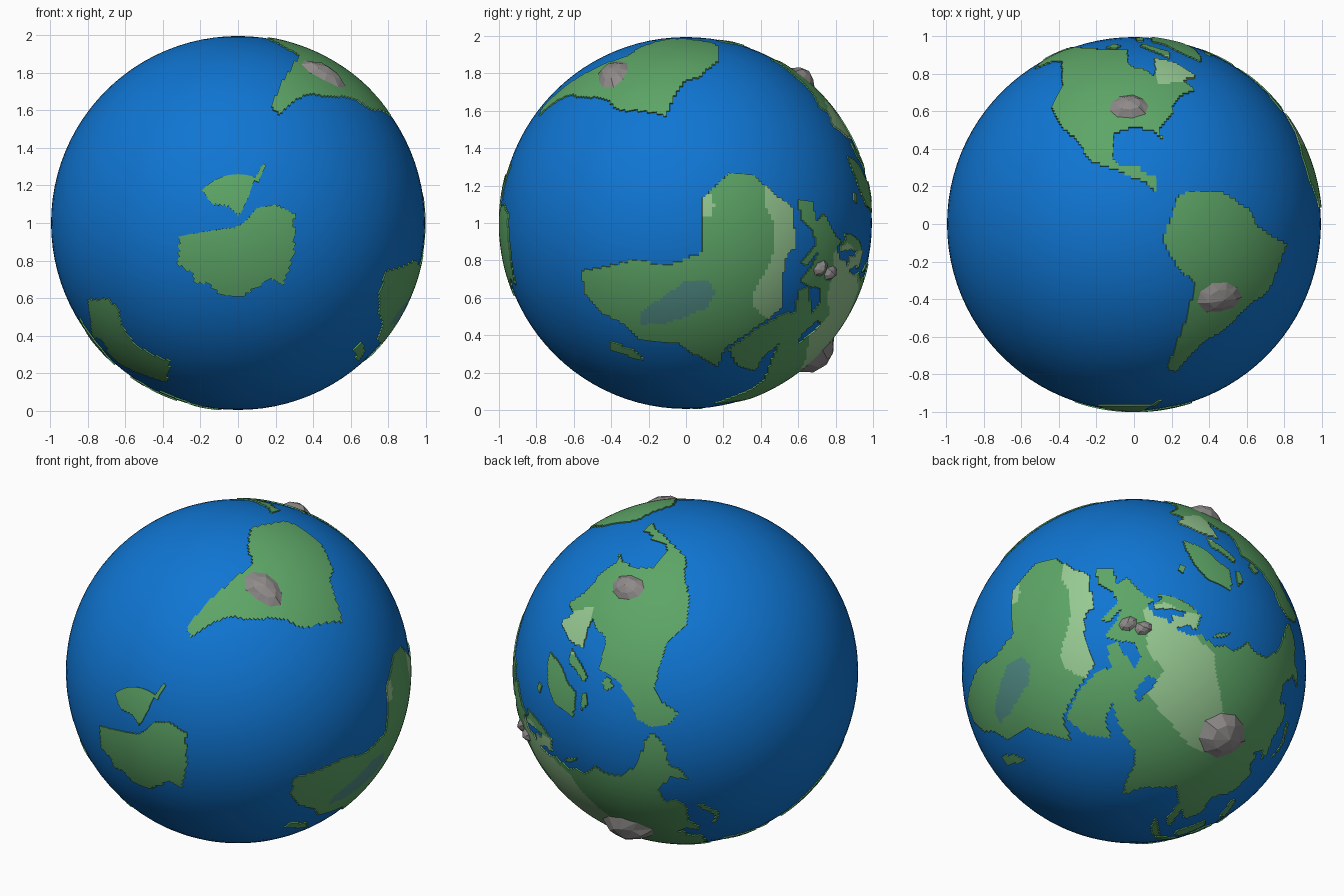
import bpy, bmesh, math, random
from mathutils import Vector

if "Cube" in bpy.data.objects:
    bpy.data.objects.remove(bpy.data.objects["Cube"])

random.seed(4)
OCEAN_R, LAND_R = 0.994, 1.001


def material(name, rgb):
    m = bpy.data.materials.new(name)
    m.diffuse_color = (*rgb, 1)
    m.use_nodes = True
    m.node_tree.nodes["Principled BSDF"].inputs["Base Color"].default_value = m.diffuse_color
    return m


BLUE = material("ocean_blue", (0.005, 0.18, 0.65))
GREEN = material("land_green", (0.11, 0.38, 0.135))
LIGHT = material("pale_green", (0.31, 0.59, 0.29))
TEAL = material("lake_teal", (0.085, 0.27, 0.24))
GREY = material("rock_grey", (0.28, 0.26, 0.26))


def direction(lon, lat):
    """Globe axis lies along y, north at +y."""
    a, b = math.radians(lon), math.radians(lat)
    return Vector((math.cos(b) * math.cos(a), math.sin(b), -math.cos(b) * math.sin(a)))


def new_object(name, bm, mats):
    me = bpy.data.meshes.new(name)
    bm.to_mesh(me)
    bm.free()
    ob = bpy.data.objects.new(name, me)
    bpy.context.collection.objects.link(ob)
    ob.location.z = 1
    for m in mats:
        me.materials.append(m)
    return ob


def smooth(ob):
    bpy.ops.object.select_all(action='DESELECT')
    ob.select_set(True)
    bpy.context.view_layer.objects.active = ob
    bpy.ops.object.shade_smooth_by_angle(angle=math.radians(35))


class Outline:
    def __init__(self, *pts):
        self.pts = pts
        xs, ys = [p[0] for p in pts], [p[1] for p in pts]
        self.box = min(xs), max(xs), min(ys), max(ys)

    def has(self, x, y):
        b = self.box
        if not (b[0] <= x <= b[1] and b[2] <= y <= b[3]):
            return False
        inside = False
        for (x1, y1), (x2, y2) in zip(self.pts, self.pts[1:] + self.pts[:1]):
            if (y1 > y) != (y2 > y) and x < x1 + (y - y1) * (x2 - x1) / (y2 - y1):
                inside = not inside
        return inside


# coast outlines in degrees (longitude, latitude)
north_america = Outline(
    (-166, 60), (-166, 66), (-157, 70), (-130, 69), (-115, 68), (-95, 68), (-94, 60), (-92, 57),
    (-83, 55), (-80, 52), (-78, 56), (-77, 62), (-70, 61), (-65, 59), (-57, 52), (-66, 50), (-62, 46),
    (-70, 43), (-74, 40), (-76, 35), (-81, 31), (-80, 26), (-83, 30), (-90, 31), (-97, 29), (-97, 20),
    (-94, 18), (-88, 18), (-88, 16), (-83, 15), (-83, 11), (-83, 10), (-87, 13), (-94, 16),
    (-105, 20), (-109, 26), (-118, 32), (-124, 39), (-124, 48), (-133, 56), (-140, 60), (-150, 60), (-160, 56))
south_america = Outline(
    (-76, 9), (-72, 10), (-62, 10), (-51, 4), (-50, 0), (-44, -3), (-35, -6), (-38, -13), (-40, -21),
    (-48, -26), (-54, -34), (-62, -39), (-66, -46), (-69, -52), (-74, -50), (-73, -40), (-71, -30),
    (-70, -18), (-76, -14), (-81, -5), (-79, 1))
africa = Outline(
    (-6, 35), (10, 36), (11, 33), (20, 31), (32, 31), (36, 24), (43, 12), (51, 10), (40, -3), (40, -15),
    (35, -20), (32, -28), (26, -33), (18, -34), (12, -17), (13, -5), (9, 5), (-8, 5), (-16, 14),
    (-16, 21), (-9, 30))
eurasia = Outline(
    (-9, 37), (-9, 43), (-1, 44), (-4, 48), (2, 51), (8, 54), (10, 57), (12, 54), (20, 55), (24, 59),
    (30, 60), (40, 64), (45, 68), (60, 69), (70, 72), (80, 72), (100, 77), (112, 74), (130, 71),
    (160, 70), (180, 69), (190, 66), (178, 62), (164, 60), (162, 55), (157, 52), (156, 58), (142, 59),
    (135, 54), (141, 52), (139, 47), (130, 42), (129, 36), (126, 35), (125, 39), (118, 39), (122, 37),
    (119, 35), (122, 30), (117, 23), (108, 21), (109, 12), (105, 9), (100, 13), (103, 2), (98, 8),
    (97, 16), (91, 22), (80, 15), (78, 8), (73, 17), (72, 21), (67, 25), (57, 27), (48, 30), (36, 36),
    (27, 37), (27, 41), (41, 42), (38, 46), (31, 46), (28, 43), (23, 37), (19, 42), (13, 45), (18, 40),
    (16, 38), (10, 44), (3, 43), (-1, 38))
scandinavia = Outline((6, 58), (8, 63), (15, 68), (28, 71), (41, 67), (33, 66), (31, 60), (22, 61),
                      (25, 65), (22, 66), (17, 61), (16, 56), (12, 56), (10, 59))
arabia = Outline((35, 31), (36, 37), (46, 36), (48, 30), (52, 24), (59, 22), (52, 16), (44, 13), (38, 22))
australia = Outline(
    (114, -22), (122, -18), (130, -12), (136, -12), (136, -16), (140, -17), (142, -11), (146, -19),
    (153, -26), (150, -37), (144, -38), (138, -34), (130, -32), (124, -33), (116, -35))
greenland = Outline((-45, 60), (-53, 66), (-56, 73), (-66, 77), (-50, 82), (-28, 83), (-20, 75), (-30, 68))
islands = [
    Outline((-24, 65), (-18, 66.5), (-14, 65), (-19, 63.5)),
    Outline((-66, 62), (-73, 66), (-85, 72), (-78, 73), (-62, 66)),
    Outline((-117, 70), (-112, 73), (-102, 72), (-105, 69)),
    Outline((-85, 77), (-88, 81), (-68, 83), (-78, 77)),
    Outline((53, 71), (56, 74), (68, 77), (60, 73)),
    Outline((44, -24), (45, -17), (49, -13), (48, -24)),
    Outline((131, 32), (140, 36), (142, 44), (144, 43), (141, 35), (134, 33)),
    Outline((95, 5), (106, -5), (103, -5), (97, 1)),
    Outline((105, -6), (115, -7), (115, -9), (106, -8)),
    Outline((109, 1), (116, 7), (119, 4), (115, -4), (110, -3)),
    Outline((119, -4), (121, 1), (125, 1), (122, -5)),
    Outline((131, -1), (141, -3), (150, -10), (138, -8)),
    Outline((120, 18), (122, 18), (126, 7), (122, 8)),
]
land = [north_america, south_america, africa, eurasia, scandinavia, arabia, australia, greenland] + islands
caspian = Outline((47, 45), (52, 46), (54, 37), (49, 38))

# polar land, outlined in the front plane (x, z - 1)
polar_land = [
    Outline((-.31, -.07), (-.2, -.05), (0, -.02), (.05, .02), (.1, .08), (.2, .1), (.3, .05), (.3, -.15),
            (.27, -.25), (.24, -.33), (.18, -.3), (.08, -.35), (.03, -.39), (-.1, -.38), (-.16, -.32),
            (-.23, -.32), (-.24, -.27), (-.32, -.22)),
    Outline((-.19, .17), (-.1, .24), (0, .26), (.09, .24), (.06, .15), (.02, .06), (0, .04), (-.05, .09),
            (-.14, .1)),
    Outline((.08, .22), (.135, .32), (.15, .31), (.11, .22))]

# tinted regions
pale = [
    Outline((-79, 48), (-79, 64), (-50, 64), (-55, 45), (-66, 49)),
    Outline((15, 52), (12, 60), (22, 66), (26, 71), (42, 66), (65, 67), (83, 58), (98, 47), (97, 38),
            (85, 37), (70, 40), (52, 41), (50, 50), (36, 49), (25, 52))]
# regions outlined in the right-hand plane (y, z - 1)
desert = [
    Outline((.42, .22), (.6, .22), (.65, -.2), (.53, -.55), (.42, -.5), (.36, -.45), (.36, -.38), (.4, -.3),
            (.46, -.2), (.47, 0), (.42, .1)),
    Outline((.08, .03), (.08, .17), (.13, .16), (.15, .1), (.13, .03))]
lake = Outline((-.25, -.5), (-.22, -.46), (-.1, -.38), (0, -.31), (.1, -.3), (.16, -.36), (.12, -.45),
               (0, -.5), (-.12, -.54), (-.24, -.54))


def region(lon, lat):
    """None for sea, otherwise a material index."""
    p = direction(lon, lat)
    if lat < -60:
        return 0 if any(o.has(p.x, p.z) for o in polar_land) else None
    hits = [o for o in land if o.has(lon, lat) or o.has(lon + 360, lat)]
    if not hits or caspian.has(lon, lat):
        return None
    if africa in hits:
        if lake.has(p.y, p.z):
            return 2
        return 1 if any(o.has(p.y, p.z) for o in desert) else 0
    return 1 if any(o.has(lon, lat) for o in pale) else 0


# ocean ball
bm = bmesh.new()
bmesh.ops.create_uvsphere(bm, u_segments=96, v_segments=48, radius=OCEAN_R)
smooth(new_object("ocean", bm, [BLUE]))

# continents: raised grid cells that fall inside an outline
bm = bmesh.new()
grid = {}


def corner(i, j):
    key = (0, j) if abs(j) == 90 else ((i + 180) % 360, j)
    if key not in grid:
        grid[key] = bm.verts.new(direction(i, j) * LAND_R)
    return grid[key]


for i in range(-180, 180):
    for j in range(-90, 90):
        kind = region(i + .5, j + .5)
        if kind is None:
            continue
        ring = [corner(i, j), corner(i + 1, j), corner(i + 1, j + 1), corner(i, j + 1)]
        f = bm.faces.new(list(dict.fromkeys(ring)))
        f.material_index = kind
        f.normal_update()
        if f.normal.dot(f.calc_center_median()) < 0:
            f.normal_flip()
# coast walls down into the ocean
rim = [e for e in bm.edges if e.is_boundary]
ext = bmesh.ops.extrude_edge_only(bm, edges=rim)
for v in ext["geom"]:
    if isinstance(v, bmesh.types.BMVert):
        v.co *= 0.985
smooth(new_object("continents", bm, [GREEN, LIGHT, TEAL]))


# faceted mountains
def mountain(name, lon, lat, half_e, half_n, height, sides=9):
    bm = bmesh.new()
    up = direction(lon, lat)
    north = (Vector((0, 1, 0)) - up * up.y).normalized()
    east = north.cross(up)
    rings = []
    jitter = [random.uniform(.88, 1.1) for _ in range(sides)]
    for scale, h in ((1, -.004), (.55, height * .6)):
        ring = []
        for k in range(sides):
            a = math.tau * k / sides
            s = scale * jitter[k]
            d = (up + east * half_e * s * math.cos(a) + north * half_n * s * math.sin(a)).normalized()
            ring.append(bm.verts.new(d * (LAND_R + h * (random.uniform(.8, 1.2) if h > 0 else 1))))
        rings.append(ring)
    tip = bm.verts.new(up * (LAND_R + height))
    lo, hi = rings
    for k in range(sides):
        n = (k + 1) % sides
        bm.faces.new((lo[k], lo[n], hi[n]))
        bm.faces.new((lo[k], hi[n], hi[k]))
        bm.faces.new((hi[k], hi[n], tip))
    bm.faces.new(lo[::-1])
    bmesh.ops.recalc_face_normals(bm, faces=bm.faces)
    new_object(name, bm, [GREY])


mountain("north_west_mountains", -92, 39, .12, .085, .045)
mountain("south_west_mountains", -60, -23, .14, .1, .04)
mountain("small_peak_west", 20.5, 46, .045, .06, .03, 7)
mountain("small_peak_east", 25, 50.5, .045, .06, .03, 7)
mountain("great_eastern_mountains", 97, 44.5, .17, .16, .07)
